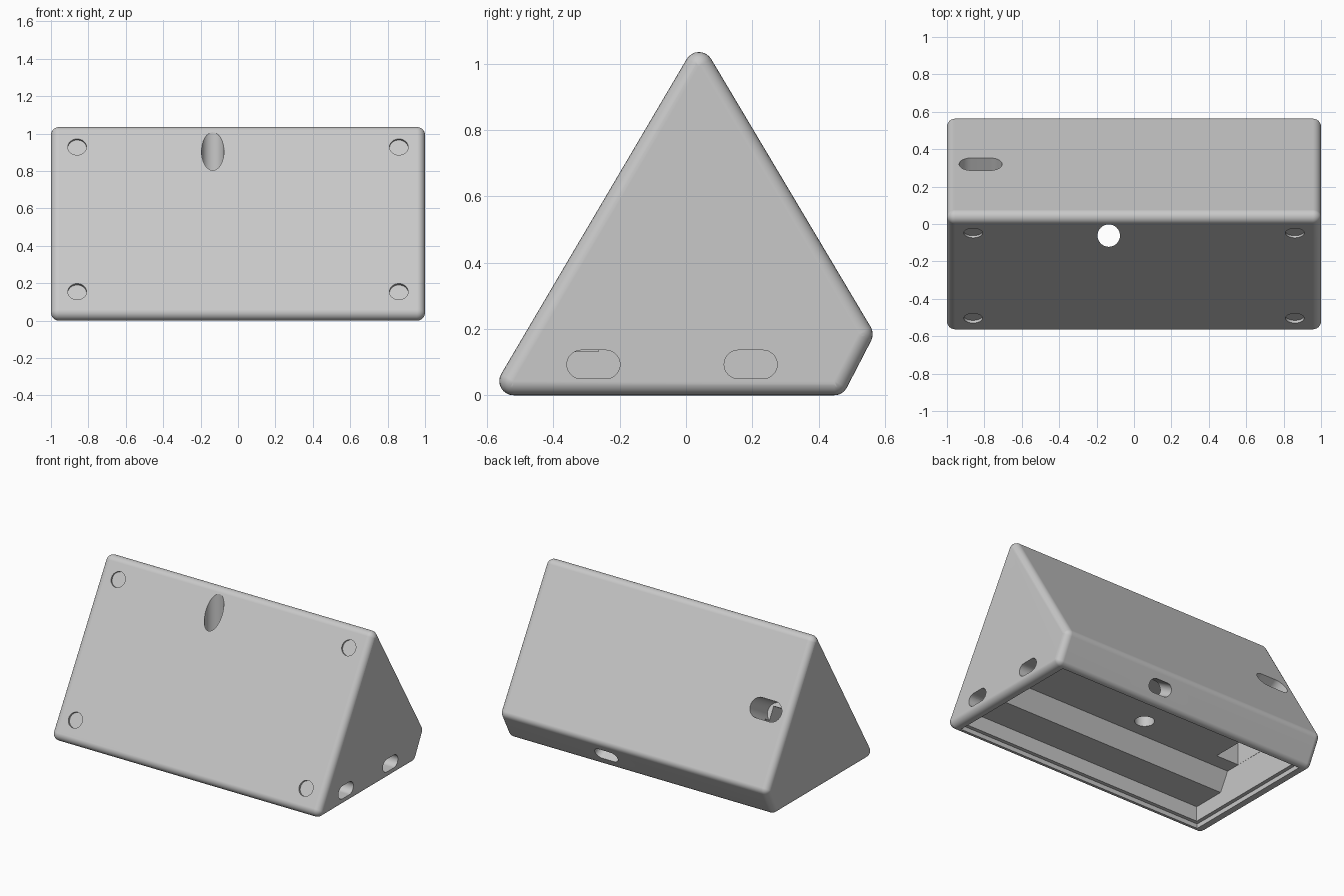
import bpy, bmesh, math
from mathutils import Matrix, Vector

if "Cube" in bpy.data.objects:
    bpy.data.objects.remove(bpy.data.objects["Cube"])

R = 0.043                     # edge fillet radius
S, C = math.sin(math.radians(60)), 0.5

grey = bpy.data.materials.new("light_grey")
grey.diffuse_color = (0.58, 0.58, 0.58, 1)
grey.use_nodes = True
grey.node_tree.nodes["Principled BSDF"].inputs["Base Color"].default_value = grey.diffuse_color


def to_object(name, bm):
    bmesh.ops.recalc_face_normals(bm, faces=bm.faces)
    mesh = bpy.data.meshes.new(name)
    bm.to_mesh(mesh)
    bm.free()
    mesh.materials.append(grey)
    obj = bpy.data.objects.new(name, mesh)
    bpy.context.collection.objects.link(obj)
    return obj


def prism(name, outline, origin, u, v, near, far):
    """Extrude a 2D outline lying in the u-v plane along their normal."""
    u, v = Vector(u), Vector(v)
    n, o = u.cross(v), Vector(origin)
    bm = bmesh.new()
    a = [bm.verts.new(o + u * p + v * q + n * near) for p, q in outline]
    b = [bm.verts.new(o + u * p + v * q + n * far) for p, q in outline]
    bm.faces.new(a)
    bm.faces.new(b)
    for i in range(len(a)):
        j = (i + 1) % len(a)
        bm.faces.new((a[i], a[j], b[j], b[i]))
    return to_object(name, bm)


def stadium(width, height, steps=16):
    """Rounded slot outline; a circle when width equals height."""
    r, d = height / 2, (width - height) / 2
    pts = []
    for side, start in ((1, -90), (-1, 90)):
        for i in range(steps + 1):
            if d < 1e-6 and i == steps:
                continue
            t = math.radians(start + 180 * i / steps)
            pts.append((side * d + r * math.cos(t), r * math.sin(t)))
    return pts


# Wedge body: hull around spheres at the fillet centres
bm = bmesh.new()
for y, z in ((-0.52, R), (0.447, R), (0.52, 0.184), (0.039, 0.992)):
    for x in (-1 + R, 1 - R):
        m = Matrix.Translation((x, y, z)) @ Matrix.Rotation(math.pi / 2, 4, 'Y')
        bmesh.ops.create_uvsphere(bm, u_segments=24, v_segments=12, radius=R, matrix=m)
bmesh.ops.delete(bm, geom=bm.faces[:] + bm.edges[:], context='EDGES_FACES')
hull = bmesh.ops.convex_hull(bm, input=bm.verts[:])
junk = {g for g in hull["geom_interior"] + hull["geom_unused"] if isinstance(g, bmesh.types.BMVert)}
bmesh.ops.delete(bm, geom=list(junk), context='VERTS')
bmesh.ops.dissolve_limit(bm, angle_limit=math.radians(1), verts=bm.verts[:], edges=bm.edges[:])
body = to_object("wedge_housing", bm)

X, Y, Z = (1, 0, 0), (0, 1, 0), (0, 0, 1)
cutters = []

# Stepped cavity open at the bottom, and the shallow lid recess
cavity = [(-0.49, -0.1), (-0.49, 0.13), (-0.265, 0.13), (-0.2, 0.25), (0.42, 0.25), (0.42, -0.1)]
cutters.append(prism("cavity_cutter", cavity, (0, 0, 0), Y, Z, -0.905, 0.905))
recess = [(-0.515, -0.1), (-0.515, 0.03), (0.44, 0.03), (0.44, -0.1)]
cutters.append(prism("lid_recess_cutter", recess, (0, 0, 0), Y, Z, -0.93, 0.93))

# Vertical round hole through the front slope
cutters.append(prism("round_hole_cutter", stadium(0.12, 0.12), (-0.135, -0.062, 0), X, Y, 0.2, 1.2))

# Shallow round recesses at the front corners
for x in (-0.86, 0.86):
    for z in (0.155, 0.93):
        y = -0.557 + (z - 0.0645) * 0.584
        cutters.append(prism("corner_recess_cutter", stadium(0.1, 0.1), (x, y, z),
                             X, (0, C, S), -0.016, 0.1))

# Two slots in the right end
for y in (-0.279, 0.195):
    cutters.append(prism("end_slot_cutter", stadium(0.16, 0.086), (1, y, 0.093), Y, Z, -0.2, 0.1))

# Slot in the lower back chamfer
cutters.append(prism("chamfer_slot_cutter", stadium(0.17, 0.086), (0.23, 0.515, 0.095),
                     (-1, 0, 0), (0, C, S), -0.2, 0.1))

# Slot in the back slope, leading to a shaft into the cavity
cutters.append(prism("back_slot_cutter", stadium(0.23, 0.13), (-0.82, 0.325, 0.607),
                     (-1, 0, 0), (0, -C, S), -0.22, 0.1))
shaft = [(-0.1, 0.2), (-0.1, 0.4), (0.12, 0.53), (0.24, 0.46), (0.24, 0.2)]
cutters.append(prism("shaft_cutter", shaft, (-0.82, 0, 0), Y, Z, -0.084, 0.084))

bpy.context.view_layer.objects.active = body
body.select_set(True)
for c in cutters:
    mod = body.modifiers.new(c.name, 'BOOLEAN')
    mod.operation, mod.solver, mod.object = 'DIFFERENCE', 'EXACT', c
    bpy.ops.object.modifier_apply(modifier=mod.name)
    bpy.data.objects.remove(c)

# Smooth fillets with crisp flat faces
bpy.ops.object.shade_smooth_by_angle(angle=math.radians(30))
body.modifiers.new("flat_face_normals", 'WEIGHTED_NORMAL').keep_sharp = True
